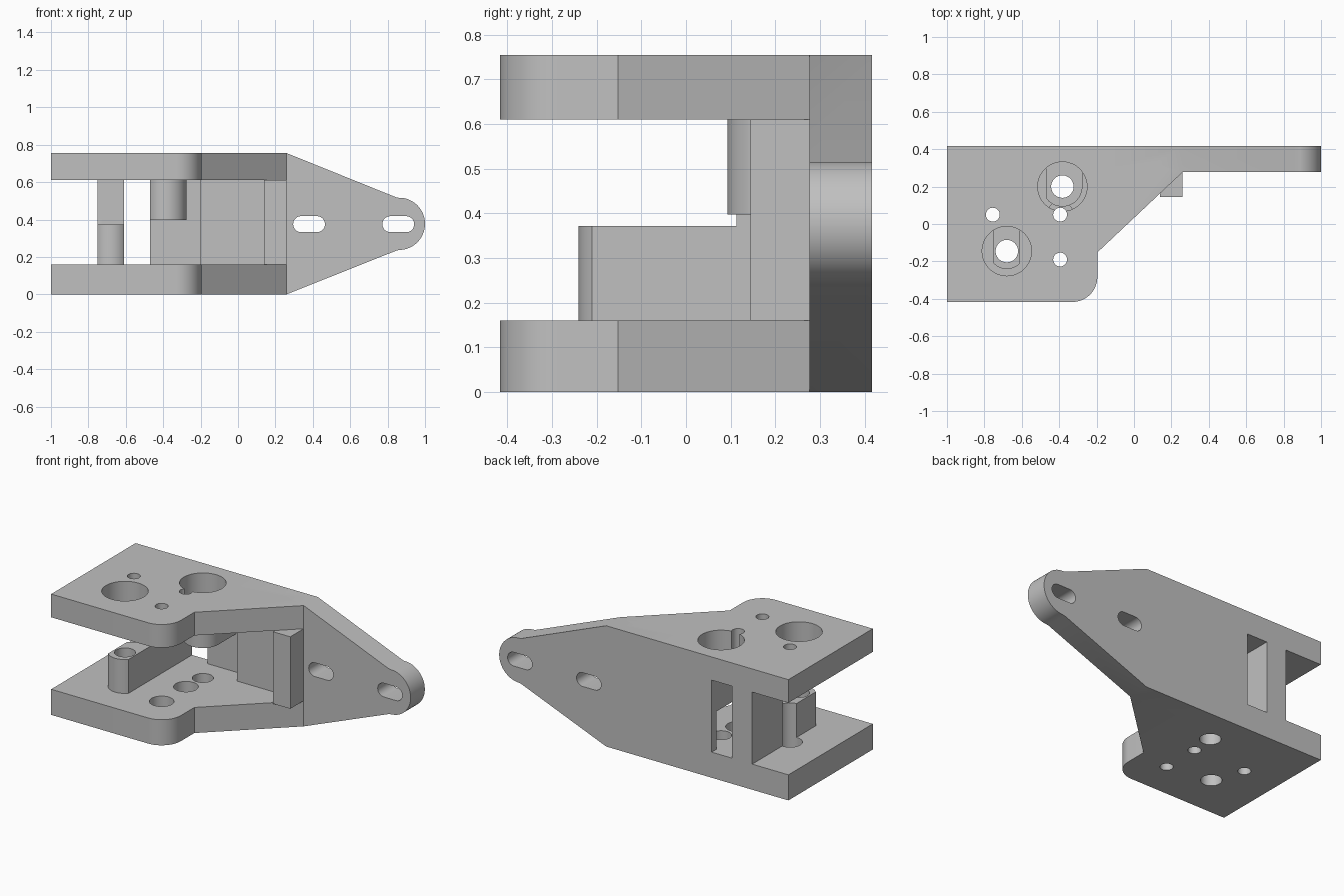
import bpy
import bmesh
from math import sin, cos, pi, radians

cube = bpy.data.objects.get("Cube")
if cube:
    bpy.data.objects.remove(cube, do_unlink=True)

grey = bpy.data.materials.new("plain grey")
grey.use_nodes = True
color = (0.53, 0.53, 0.53, 1)
grey.diffuse_color = color
grey.node_tree.nodes["Principled BSDF"].inputs["Base Color"].default_value = color


def arc(cx, cy, r, start, end, n=16):
    angles = [radians(start + (end - start) * i / n) for i in range(n + 1)]
    return [(cx + r * cos(a), cy + r * sin(a)) for a in angles]


def prism(name, outline, low, high, axis="Z"):
    """Extrude an outline: (x, y) along z, or (x, z) along y."""
    bm = bmesh.new()
    place = (lambda p, h: (p[0], p[1], h)) if axis == "Z" else (lambda p, h: (p[0], h, p[1]))
    face = bm.faces.new([bm.verts.new(place(p, low)) for p in outline])
    moved = bmesh.ops.extrude_face_region(bm, geom=[face])["geom"]
    shift = (0, 0, high - low) if axis == "Z" else (0, high - low, 0)
    bmesh.ops.translate(bm, vec=shift, verts=[v for v in moved if isinstance(v, bmesh.types.BMVert)])
    bmesh.ops.recalc_face_normals(bm, faces=bm.faces)
    mesh = bpy.data.meshes.new(name)
    bm.to_mesh(mesh)
    bm.free()
    mesh.materials.append(grey)
    obj = bpy.data.objects.new(name, mesh)
    bpy.context.collection.objects.link(obj)
    return obj


def box(name, x0, x1, y0, y1, z0, z1):
    return prism(name, [(x0, y0), (x1, y0), (x1, y1), (x0, y1)], z0, z1)


def cylinder(name, x, y, r, z0, z1):
    return prism(name, arc(x, y, r, 0, 360, 48)[:-1], z0, z1)


def combine(target, other, operation):
    mod = target.modifiers.new(operation, "BOOLEAN")
    mod.operation, mod.solver, mod.object = operation, "EXACT", other
    bpy.context.view_layer.objects.active = target
    bpy.ops.object.modifier_apply(modifier=mod.name)
    bpy.data.objects.remove(other, do_unlink=True)


BACK, INNER = 0.417, 0.277
FLOOR, CEILING, TOP = 0.16, 0.61, 0.755
LOW_HOLE, HIGH_HOLE = (-0.68, -0.145), (-0.383, 0.2)

# Two plates with a rounded front corner and a slanted side
plate = ([(-1, -BACK)] + arc(-0.33, -0.283, 0.134, -90, 0)
         + [(-0.196, -0.152), (0.26, INNER), (0.26, BACK), (-1, BACK)])
bracket = prism("bracket", plate, 0, FLOOR)
top_plate = prism("top_plate", plate, CEILING, TOP)

# Back wall tapering to a rounded, slotted tongue
wall = [(-0.2, 0), (0.26, 0), (0.85, 0.235)] + arc(0.86, 0.377, 0.14, -78, 78, 24)
wall += [(0.85, 0.517), (0.26, TOP), (-0.2, TOP)]
back_wall = prism("back_wall", wall, INNER, BACK, "Y")
thin_wall = box("thin_wall", -0.47, -0.2, 0.372, BACK, FLOOR, CEILING)
side_block = box("side_block", 0.14, 0.26, 0.145, INNER, FLOOR, CEILING)

# Post with a low round-nosed arm
post = box("post", -0.75, -0.61, 0.113, BACK, FLOOR, CEILING)
x, y = LOW_HOLE
nose = arc(x, y, 0.096, 223, 317)
arm = prism("arm", nose + [(-0.61, 0.2), (-0.75, 0.2)], FLOOR, 0.372)

# Round-nosed boss hanging below the top plate
x, y = HIGH_HOLE
nose = arc(x, y, 0.107, 215, 360, 24)
boss = prism("boss", nose + [(x + 0.107, 0.4), (-0.47, 0.4)], 0.397, CEILING)

for part in (top_plate, back_wall, thin_wall, side_block, post, arm, boss):
    combine(bracket, part, "UNION")

# Wide openings in the top plate over the two pivot holes
for x, y in (LOW_HOLE, HIGH_HOLE):
    combine(bracket, cylinder("opening", x, y, 0.132, CEILING, 1), "DIFFERENCE")
    combine(bracket, cylinder("pivot_hole", x, y, 0.06, -0.1, 1), "DIFFERENCE")

# Screw holes with counterbores in the bottom plate
for x, y, height in ((-0.755, 0.05, 0.4), (-0.395, 0.05, 0.25), (-0.395, -0.19, 0.25)):
    combine(bracket, cylinder("screw_hole", x, y, 0.037, -0.1, 1), "DIFFERENCE")
    combine(bracket, cylinder("counterbore", x, y, 0.07, 0.08, height), "DIFFERENCE")

# Slots in the tongue
for x in (0.38, 0.857):
    slot = arc(x + 0.042, 0.375, 0.043, -90, 90) + arc(x - 0.042, 0.375, 0.043, 90, 270)
    combine(bracket, prism("slot", slot, 0.1, 0.6, "Y"), "DIFFERENCE")

bpy.ops.object.select_all(action="DESELECT")
bracket.select_set(True)
bpy.context.view_layer.objects.active = bracket
bpy.ops.object.shade_smooth_by_angle(angle=radians(25))
